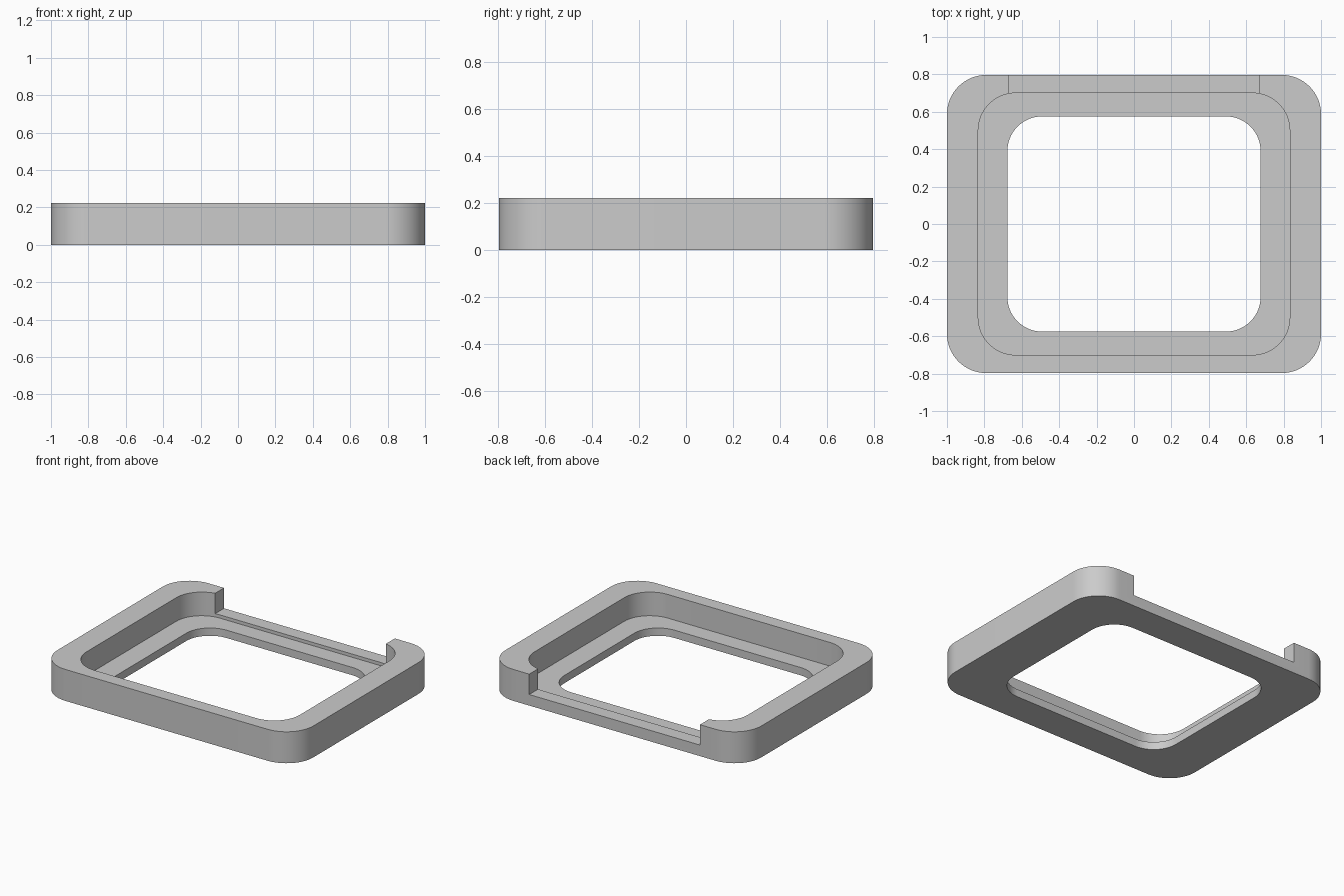
import bpy
import bmesh
import math

default = bpy.data.objects.get("Cube")
if default:
    bpy.data.objects.remove(default, do_unlink=True)

HEIGHT, LEDGE_Z, NOTCH_Z = 0.222, 0.055, 0.078
CORNER_STEPS = 16

# Material
grey = bpy.data.materials.new("plain grey")
grey.use_nodes = True
grey.diffuse_color = (0.6, 0.6, 0.6, 1)
grey.node_tree.nodes["Principled BSDF"].inputs["Base Color"].default_value = (0.6, 0.6, 0.6, 1)


def rounded_loop(bm, half_x, half_y, radius, z):
    """Ring of vertices around a rounded rectangle."""
    ring = []
    for corner, (sx, sy) in enumerate([(1, 1), (-1, 1), (-1, -1), (1, -1)]):
        for i in range(CORNER_STEPS + 1):
            a = (corner + i / CORNER_STEPS) * math.pi / 2
            ring.append(bm.verts.new((sx * (half_x - radius) + radius * math.cos(a),
                                      sy * (half_y - radius) + radius * math.sin(a), z)))
    return ring


# Frame: closed cross-section swept through outer wall, pocket, ledge and opening
outer = (1.0, 0.797, 0.21)
pocket = (0.833, 0.70, 0.20)
opening = (0.677, 0.575, 0.185)
section = [(outer, 0), (outer, HEIGHT), (pocket, HEIGHT),
           (pocket, LEDGE_Z), (opening, LEDGE_Z), (opening, 0)]

bm = bmesh.new()
rings = [rounded_loop(bm, *shape, z) for shape, z in section]
for k, ring in enumerate(rings):
    above = rings[(k + 1) % len(rings)]
    for i in range(len(ring)):
        j = (i + 1) % len(ring)
        bm.faces.new((ring[i], ring[j], above[j], above[i]))
bmesh.ops.recalc_face_normals(bm, faces=bm.faces)
mesh = bpy.data.meshes.new("tray_frame")
bm.to_mesh(mesh)
bm.free()
mesh.materials.append(grey)
frame = bpy.data.objects.new("tray_frame", mesh)
bpy.context.collection.objects.link(frame)

# Notch through the back wall
bpy.ops.mesh.primitive_cube_add(size=1, location=(0, 0.85, NOTCH_Z + 0.2))
cutter = bpy.context.object
cutter.name = "notch_cutter"
cutter.scale = (1.334, 0.5, 0.4)
cutter.hide_render = True
cutter.data.materials.append(grey)

cut = frame.modifiers.new("back_notch", "BOOLEAN")
cut.operation = "DIFFERENCE"
cut.solver = "EXACT"
cut.object = cutter

bpy.ops.object.select_all(action="DESELECT")
frame.select_set(True)
bpy.context.view_layer.objects.active = frame
bpy.ops.object.modifier_apply(modifier=cut.name)
bpy.data.objects.remove(cutter, do_unlink=True)
bpy.ops.object.shade_smooth_by_angle(angle=math.radians(30))
